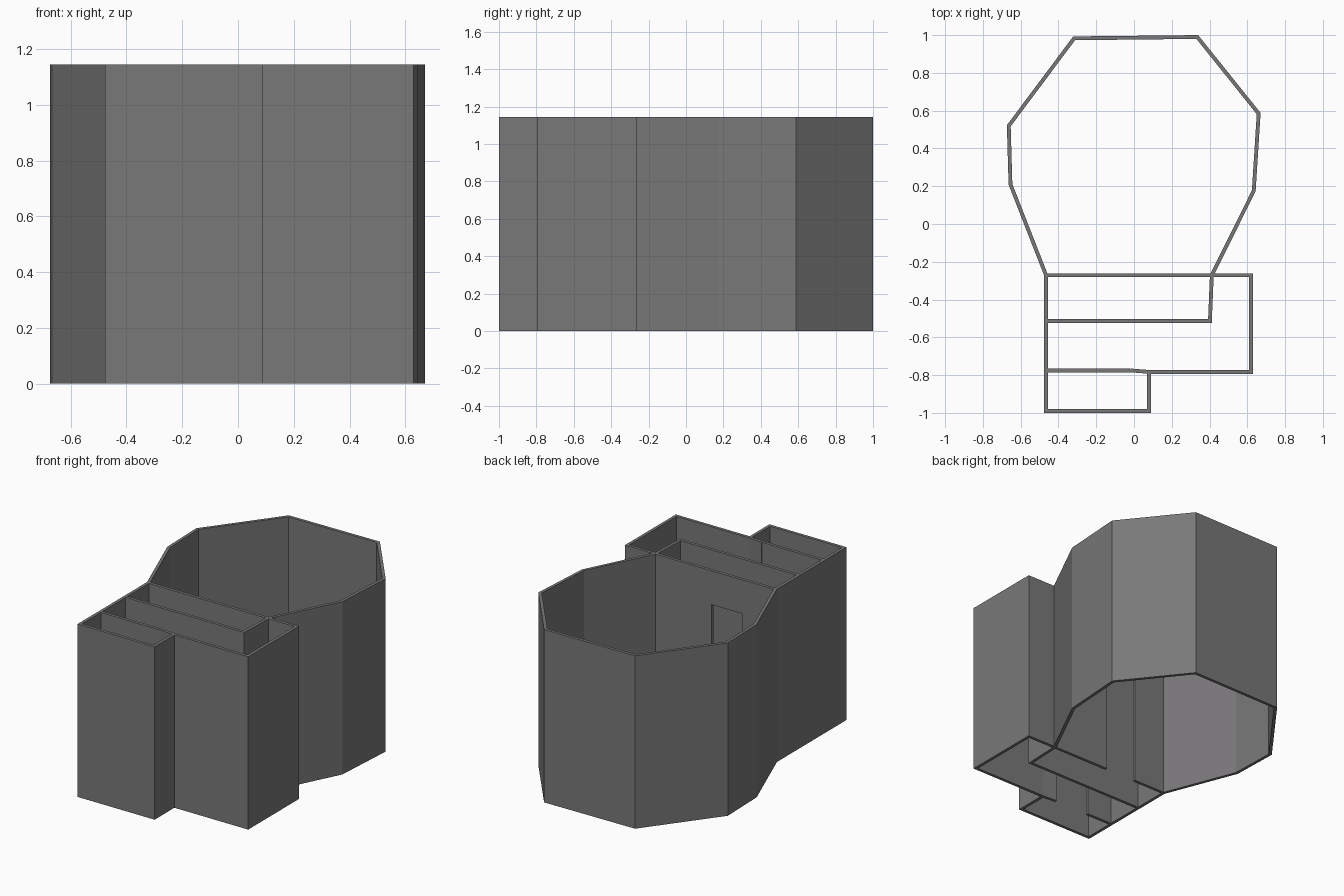
import bpy, bmesh
from mathutils import Vector

if "Cube" in bpy.data.objects:
    bpy.data.objects.remove(bpy.data.objects["Cube"])

H = 1.145       # wall height
T = 0.02        # wall thickness
DOOR = 0.92     # door head height

# Dark grey for every wall
grey = bpy.data.materials.new("dark_grey")
grey.diffuse_color = (0.195, 0.19, 0.195, 1)
grey.use_nodes = True
grey.node_tree.nodes["Principled BSDF"].inputs["Base Color"].default_value = grey.diffuse_color


def wall(name, pts, z0=0.0, z1=H):
    """Mitred wall of constant thickness along an open plan polyline."""
    pts = [Vector(p) for p in pts]
    dirs = [(b - a).normalized() for a, b in zip(pts, pts[1:])]
    norms = [Vector((-d.y, d.x)) for d in dirs]
    bm = bmesh.new()
    rings = []
    for i, p in enumerate(pts):
        n0, n1 = norms[max(i - 1, 0)], norms[min(i, len(norms) - 1)]
        m = (n0 + n1) / (1 + n0.dot(n1)) * T / 2
        a, b = p + m, p - m
        rings.append([bm.verts.new((q.x, q.y, z))
                      for q, z in ((a, z0), (b, z0), (b, z1), (a, z1))])
    for r, s in zip(rings, rings[1:]):
        for k in range(4):
            j = (k + 1) % 4
            bm.faces.new((r[k], r[j], s[j], s[k]))
    bm.faces.new(rings[0])
    bm.faces.new(rings[-1][::-1])
    bmesh.ops.recalc_face_normals(bm, faces=bm.faces)
    me = bpy.data.meshes.new(name)
    bm.to_mesh(me)
    bm.free()
    me.materials.append(grey)
    ob = bpy.data.objects.new(name, me)
    bpy.context.collection.objects.link(ob)
    return ob


def door_wall(name, left, right, d0, d1):
    """Wall along x with a doorway between d0 and d1."""
    y = left[-1][1]
    wall(name + "_left", left + [(d0, y)])
    wall(name + "_right", [(d1, y)] + right)
    wall(name + "_lintel", [(d0, y), (d1, y)], DOOR, H)


L, R = -0.466, 0.62

# Eight-sided room, ending in the short closet side wall
wall("round_room_wall", [(L, -0.27), (-0.654, 0.21), (-0.663, 0.52),
     (-0.317, 0.983), (0.335, 0.99), (0.66, 0.585), (0.634, 0.175),
     (0.412, -0.27), (0.402, -0.514), (L, -0.514)])

# Long outer side wall, front bay and its return
wall("outer_bay_wall", [(L, -0.262), (L, -0.99), (0.079, -0.99), (0.079, -0.782)])

# Partition with doorway, turning into the right and front outer walls
door_wall("back_partition", [(L, -0.271)],
          [(R, -0.271), (R, -0.783), (0.069, -0.783)], -0.228, -0.003)

# Front partition with doorway
door_wall("front_partition", [(L, -0.775)], [(0.08, -0.783)], -0.27, -0.02)
